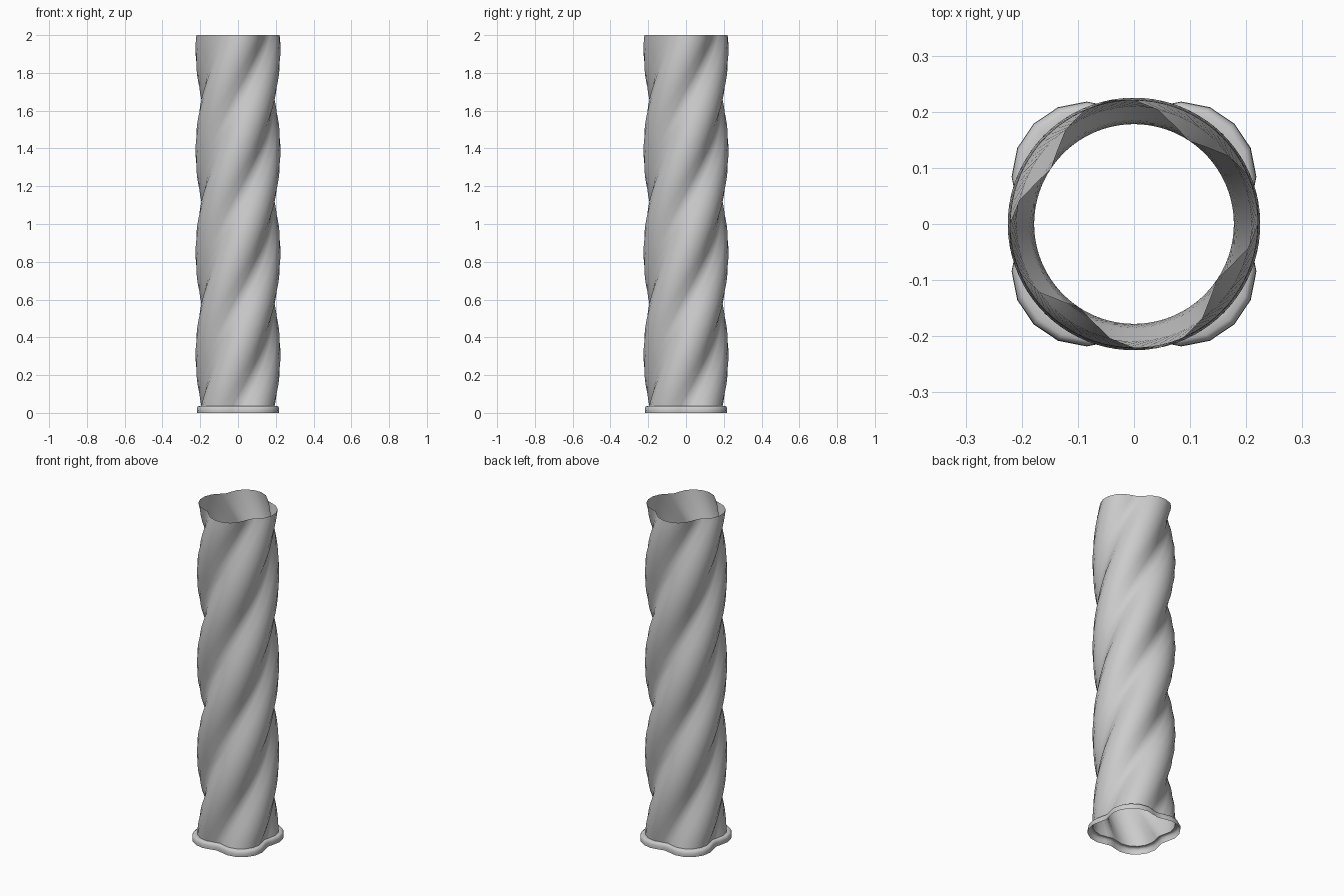
import bpy
import math

if "Cube" in bpy.data.objects:
    bpy.data.objects.remove(bpy.data.objects["Cube"])

LOBE_OFFSET, LOBE_RADIUS, VALLEY = 0.106, 0.119, 0.178
TRIM_TOP, HEIGHT = 0.037, 2.0
TWIST = math.radians(327)


def lobed_profile():
    """Four round lobes on the diagonals, joined by shallow valleys."""
    pts = []
    for k in range(4):
        a = math.radians(45 + 90 * k)
        for step in range(-3, 4):
            b = a + math.radians(22.5 * step)
            pts.append((LOBE_OFFSET * math.cos(a) + LOBE_RADIUS * math.cos(b),
                        LOBE_OFFSET * math.sin(a) + LOBE_RADIUS * math.sin(b)))
        v = a + math.radians(45)
        pts.append((VALLEY * math.cos(v), VALLEY * math.sin(v)))
    return pts


def loft(name, sections):
    """Skin the profile through (scale, angle, z) sections."""
    prof = lobed_profile()
    n = len(prof)
    verts, faces = [], []
    for s, t, z in sections:
        c, d = math.cos(t) * s, math.sin(t) * s
        verts += [(x * c - y * d, x * d + y * c, z) for x, y in prof]
    for i in range(len(sections) - 1):
        for j in range(n):
            k = (j + 1) % n
            faces.append((i * n + j, i * n + k, (i + 1) * n + k, (i + 1) * n + j))
    mesh = bpy.data.meshes.new(name)
    mesh.from_pydata(verts, [], faces)
    obj = bpy.data.objects.new(name, mesh)
    bpy.context.collection.objects.link(obj)
    bpy.ops.object.select_all(action='DESELECT')
    obj.select_set(True)
    bpy.context.view_layer.objects.active = obj
    bpy.ops.object.shade_smooth_by_angle(angle=math.radians(40))
    return obj


# twisted open shaft
STEPS = 72
loft("twisted_shaft", [(1, TWIST * i / STEPS, TRIM_TOP + (HEIGHT - TRIM_TOP) * i / STEPS)
                       for i in range(STEPS + 1)])

# rounded base trim following the same lobes
loft("base_trim", [(1.12, 0, 0), (1.125, 0, 0.012), (1.12, 0, 0.024),
                   (1.10, 0, 0.033), (1.07, 0, TRIM_TOP), (1.0, 0, TRIM_TOP)])
